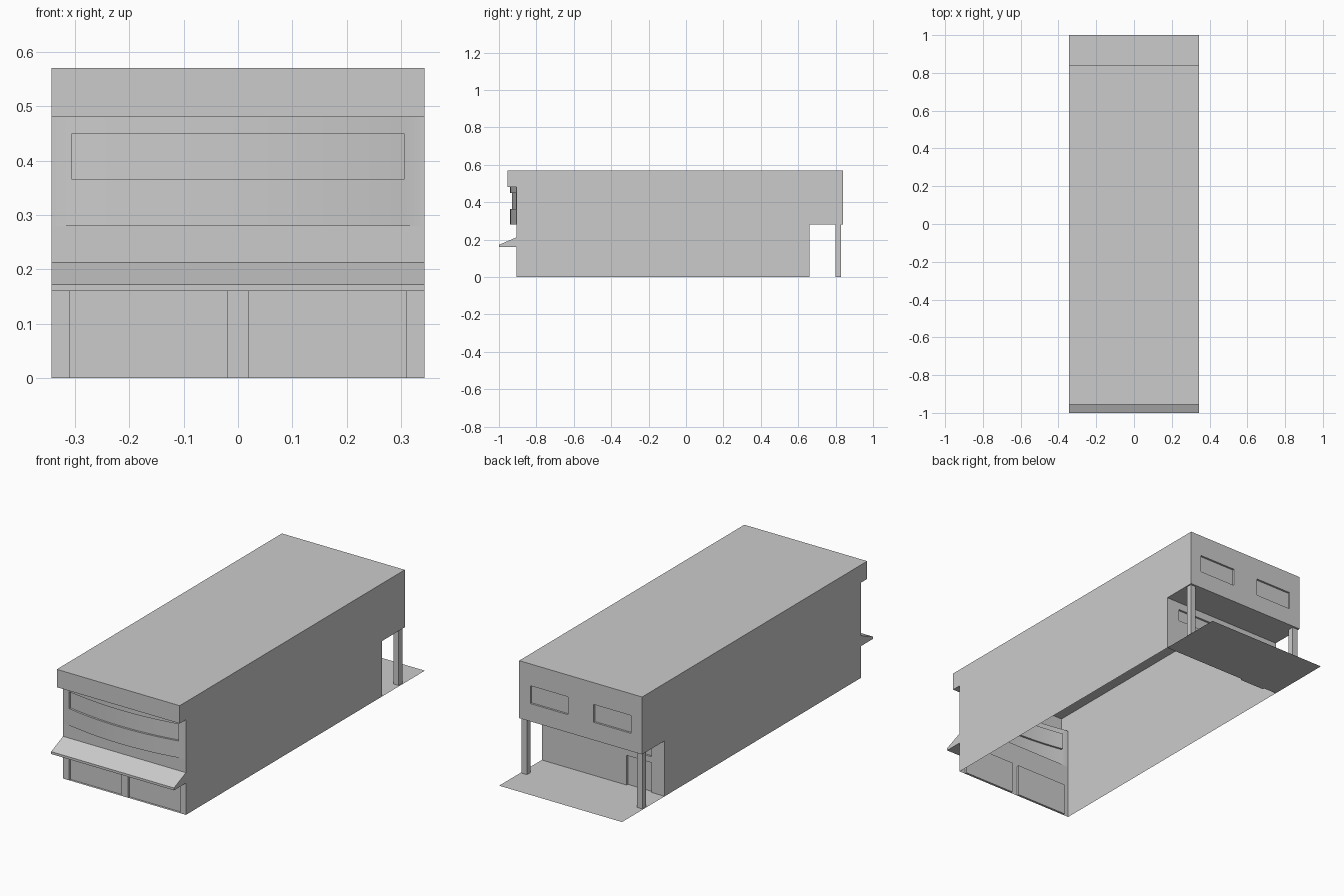
import bpy, bmesh, math

if "Cube" in bpy.data.objects:
    bpy.data.objects.remove(bpy.data.objects["Cube"], do_unlink=True)

grey = bpy.data.materials.new("plain_grey")
grey.use_nodes = True
GREY = (0.6, 0.6, 0.6, 1)
grey.diffuse_color = GREY
grey.node_tree.nodes["Principled BSDF"].inputs["Base Color"].default_value = GREY

W = 0.343               # half width
FRONT, BACK = -0.905, 0.66
CANOPY, REAR = -0.955, 0.84
FLOOR, BAY_TOP, ROOF = 0.28, 0.48, 0.57
BAY_W, BULGE = 0.33, 0.035


def finish(name, bm, smooth=False):
    bmesh.ops.remove_doubles(bm, verts=bm.verts, dist=1e-5)
    bmesh.ops.dissolve_limit(bm, angle_limit=0.002, verts=bm.verts, edges=bm.edges)
    mesh = bpy.data.meshes.new(name)
    bm.to_mesh(mesh)
    bm.free()
    mesh.materials.append(grey)
    obj = bpy.data.objects.new(name, mesh)
    bpy.context.collection.objects.link(obj)
    if smooth:
        bpy.ops.object.select_all(action='DESELECT')
        bpy.context.view_layer.objects.active = obj
        obj.select_set(True)
        bpy.ops.object.shade_smooth_by_angle(angle=math.radians(30))
    return obj


def face(bm, pts):
    bm.faces.new([bm.verts.new(p) for p in pts])


def wall(name, surf, z0, z1, rects, side=1, depth=0.01, cuts=(), smooth=False):
    """Wall facing -y (side=1) or +y (side=-1) with recessed rectangles."""
    bm = bmesh.new()
    xs = sorted({-W, W, *cuts, *(x for r in rects for x in r[:2])})
    zs = sorted({z0, z1, *(z for r in rects for z in r[2:])})

    def point(x, z, d=0.0):
        return (side * x, side * (surf(x) + d), z)

    for a, b in zip(xs, xs[1:]):
        for c, e in zip(zs, zs[1:]):
            mx, mz = (a + b) / 2, (c + e) / 2
            inside = any(r[0] < mx < r[1] and r[2] < mz < r[3] for r in rects)
            d = depth if inside else 0.0
            face(bm, [point(a, c, d), point(b, c, d), point(b, e, d), point(a, e, d)])
    # reveals around each recess
    for l, r, b, t in rects:
        span = [x for x in xs if l <= x <= r]
        ring = [(x, b) for x in span] + [(x, t) for x in reversed(span)]
        for p, q in zip(ring, ring[1:] + ring[:1]):
            face(bm, [point(*p), point(*q), point(*q, depth), point(*p, depth)])
    return finish(name, bm, smooth)


def box(name, x, y, z):
    bm = bmesh.new()
    bmesh.ops.create_cube(bm, size=1)
    for v in bm.verts:
        v.co = [lo + (c + 0.5) * (hi - lo) for c, (lo, hi) in zip(v.co, (x, y, z))]
    return finish(name, bm)


def bay(x):
    """Bowed upper front, flat beyond the bay ends."""
    return FRONT - BULGE * max(0.0, 1 - (x / BAY_W) ** 2)


# Side walls, roof, front fascia and rear soffit as an open-bottomed shell
profile = [(FRONT, 0), (BACK, 0), (BACK, FLOOR), (REAR, FLOOR),
           (REAR, ROOF), (CANOPY, ROOF), (CANOPY, BAY_TOP), (FRONT, BAY_TOP)]
bm = bmesh.new()
face(bm, [(W, y, z) for y, z in profile])
face(bm, [(-W, y, z) for y, z in reversed(profile)])
for i in (2, 4, 5):
    (ya, za), (yb, zb) = profile[i], profile[i + 1]
    face(bm, [(W, yb, zb), (W, ya, za), (-W, ya, za), (-W, yb, zb)])
finish("side_walls_and_roof", bm)

# Shopfront with two recessed panels
wall("shopfront_wall", lambda x: FRONT, 0, FLOOR,
     [(-0.31, -0.02, 0, 0.163), (0.02, 0.31, 0, 0.163)], depth=0.012)

# Bowed upper front with a wide window
steps = 24
arc = [-BAY_W + 2 * BAY_W * i / steps for i in range(steps + 1)]
wall("bowed_upper_front", bay, FLOOR, BAY_TOP, [(-0.305, 0.305, 0.365, 0.45)],
     cuts=arc, smooth=True)

# Underside of the bay and soffit of the front canopy
bm = bmesh.new()
face(bm, [(x, bay(x), FLOOR) for x in reversed(arc)][::-1][::-1])
finish("bay_underside", bm)
bm = bmesh.new()
edge = [-W] + arc + [W]
for a, b in zip(edge, edge[1:]):
    face(bm, [(a, bay(a), BAY_TOP), (b, bay(b), BAY_TOP),
              (b, CANOPY, BAY_TOP), (a, CANOPY, BAY_TOP)])
finish("front_canopy_soffit", bm)

# Rear walls: upper with two windows, lower with a strip window and door
wall("rear_upper_wall", lambda x: -REAR, FLOOR, ROOF,
     [(-0.28, -0.072, 0.37, 0.46), (0.072, 0.28, 0.37, 0.46)], side=-1)
wall("rear_lower_wall", lambda x: -BACK, 0, FLOOR,
     [(-0.27, 0.27, 0.18, 0.242), (0.13, 0.27, 0, 0.15)], side=-1)

# Awning wedge
section = [(FRONT, 0.16), (FRONT, 0.213), (-1.0, 0.172), (-1.0, 0.16)]
bm = bmesh.new()
face(bm, [(W, y, z) for y, z in section])
face(bm, [(-W, y, z) for y, z in section])
for (ya, za), (yb, zb) in zip(section, section[1:] + section[:1]):
    face(bm, [(W, ya, za), (W, yb, zb), (-W, yb, zb), (-W, ya, za)])
bmesh.ops.remove_doubles(bm, verts=bm.verts, dist=1e-5)
bmesh.ops.recalc_face_normals(bm, faces=bm.faces)
finish("awning", bm)

# Rear posts and paved yard
for name, s in (("left", 1), ("right", -1)):
    box(name + "_rear_post", sorted((s * 0.307, s * 0.337)), (0.80, 0.83), (0, FLOOR))
bm = bmesh.new()
face(bm, [(-W, BACK, 0), (W, BACK, 0), (W, 1, 0), (-W, 1, 0)])
finish("rear_yard", bm)
